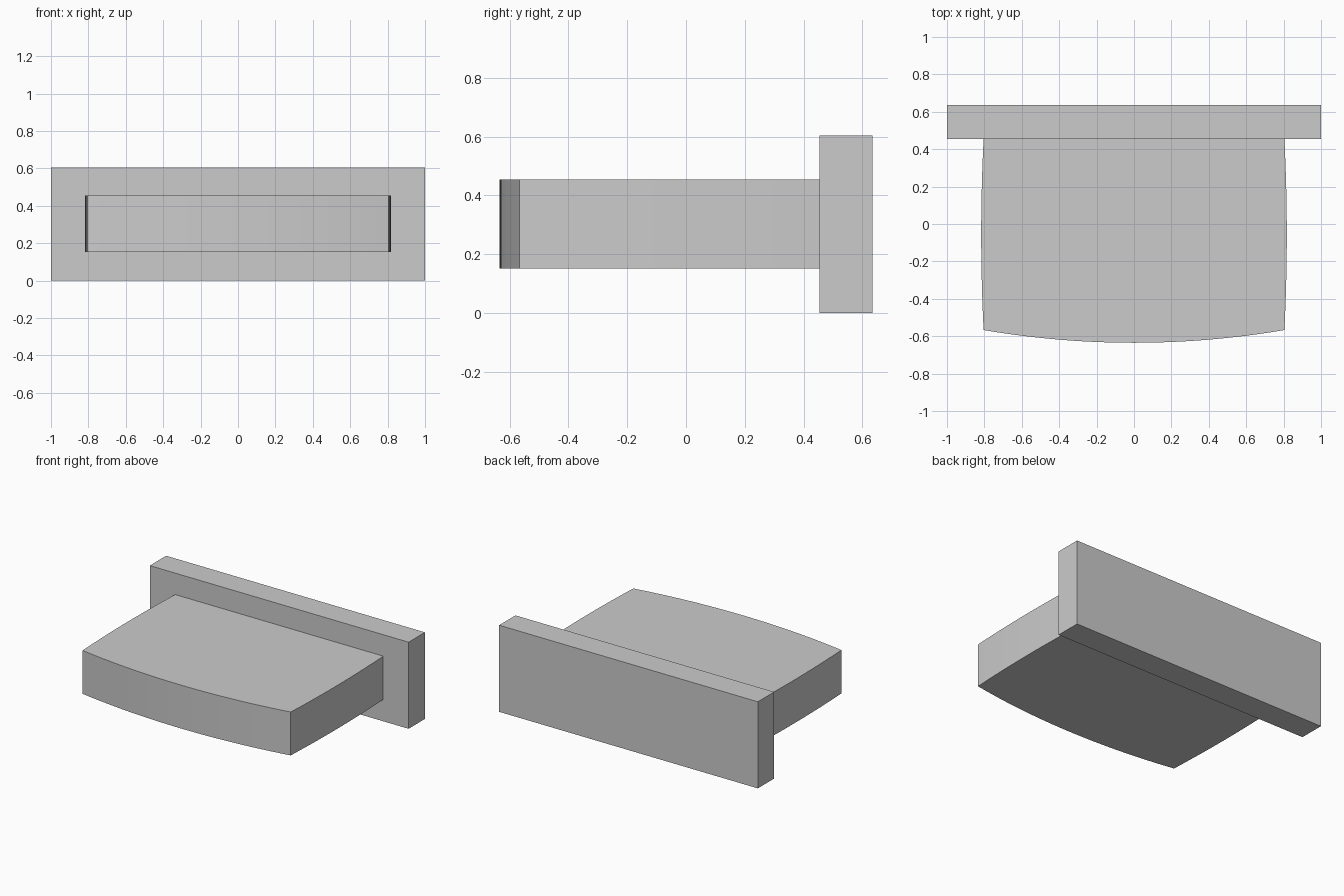
import bpy, bmesh
from mathutils import Vector

if "Cube" in bpy.data.objects:
    bpy.data.objects.remove(bpy.data.objects["Cube"])


def arc(a, b, sag, n):
    """Points from a to b (b excluded) bulging to the right of travel by sag."""
    a, b = Vector(a), Vector(b)
    d = b - a
    half = d.length / 2
    t = d.normalized()
    out = Vector((t.y, -t.x))
    r = (half * half + sag * sag) / (2 * sag)
    pts = []
    for i in range(n):
        s = -half + 2 * half * i / n
        h = (r * r - s * s) ** 0.5 - (r - sag)
        pts.append((a + b) / 2 + t * s + out * h)
    return pts


def prism(name, outline, z0, z1):
    """Extrude a counter-clockwise outline from z0 to z1."""
    bm = bmesh.new()
    face = bm.faces.new([bm.verts.new((p[0], p[1], z0)) for p in outline])
    top = bmesh.ops.extrude_face_region(bm, geom=[face])["geom"]
    verts = [g for g in top if isinstance(g, bmesh.types.BMVert)]
    bmesh.ops.translate(bm, verts=verts, vec=(0, 0, z1 - z0))
    bmesh.ops.recalc_face_normals(bm, faces=bm.faces)
    mesh = bpy.data.meshes.new(name)
    bm.to_mesh(mesh)
    bm.free()
    ob = bpy.data.objects.new(name, mesh)
    bpy.context.collection.objects.link(ob)
    return ob


W, FRONT, BACK = 0.804, -0.567, 0.455

# Upright back plate
prism("back_plate", [(-1, BACK), (1, BACK), (1, 0.635), (-1, 0.635)], 0, 0.605)

# Projecting slab with bowed front and slightly bowed sides
outline = arc((-W, FRONT), (W, FRONT), 0.068, 24)
outline += arc((W, FRONT), (W, BACK), 0.013, 16)
outline += [Vector((W, BACK))]
outline += arc((-W, BACK), (-W, FRONT), 0.013, 16)
slab = prism("bowed_slab", outline, 0.152, 0.455)

# Smooth curved walls, crisp edges
bpy.context.view_layer.objects.active = slab
slab.select_set(True)
bpy.ops.object.shade_smooth_by_angle()
